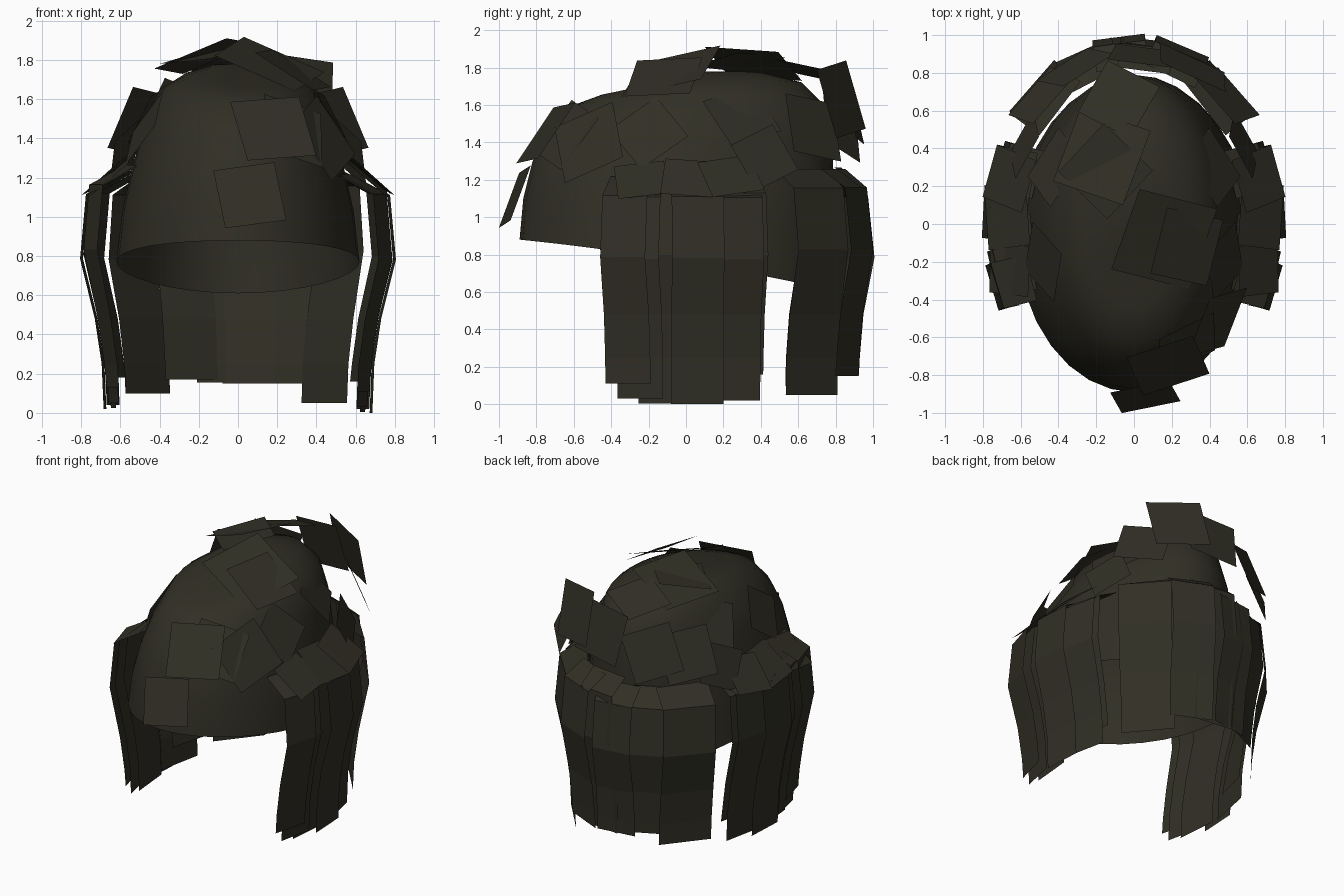
import bpy, math, random
from mathutils import Vector, Matrix

if "Cube" in bpy.data.objects:
    bpy.data.objects.remove(bpy.data.objects["Cube"])

random.seed(4)
hair = bpy.data.materials.new("dark_olive_hair")
hair.diffuse_color = (0.030, 0.028, 0.018, 1)
hair.use_nodes = True
hair.node_tree.nodes["Principled BSDF"].inputs["Base Color"].default_value = hair.diffuse_color


def make(name, verts, faces, smooth=False):
    me = bpy.data.meshes.new(name)
    me.from_pydata(verts, [], faces)
    me.materials.append(hair)
    me.polygons.foreach_set("use_smooth", [smooth] * len(faces))
    ob = bpy.data.objects.new(name, me)
    bpy.context.collection.objects.link(ob)
    return ob


# Scalp cap: open shell lofted through tilted oval rings
# front y, front z, back y, back z, half width, side z
RINGS = [(-.89, .88, .78, .61, .62, .77), (-.87, 1.10, .79, .92, .59, 1.03),
         (-.82, 1.30, .79, 1.20, .54, 1.25), (-.73, 1.47, .78, 1.42, .49, 1.43),
         (-.60, 1.60, .74, 1.60, .40, 1.65), (-.45, 1.655, .62, 1.72, .27, 1.73),
         (-.20, 1.70, .42, 1.77, .13, 1.77)]
N = 32
verts, faces = [], []
for fy, fz, by, bz, w, sz in RINGS:
    for i in range(N):
        a = 2 * math.pi * i / N
        c, s = math.cos(a), math.sin(a)
        z = sz + s * (bz - fz) / 2 + s * s * ((fz + bz) / 2 - sz)
        verts.append((w * c, (fy + by) / 2 + s * (by - fy) / 2, z))
for r in range(len(RINGS) - 1):
    for i in range(N):
        j = (i + 1) % N
        faces.append((r * N + i, r * N + j, r * N + N + j, r * N + N + i))
verts.append((0, .1, 1.78))
top = (len(RINGS) - 1) * N
faces += [(top + i, top + (i + 1) % N, len(verts) - 1) for i in range(N)]
make("scalp_cap", verts, faces, True)

# Hanging locks: flat ribbons that leave the cap, bulge out and fall
# half width, half depth, height
PATH = [(.58, .83, 1.23), (.77, .96, 1.13), (.80, .995, .80),
        (.725, .935, .48), (.69, .915, .25), (.68, .91, 0)]


def lock(name, angle, width, end, lift=0, push=0):
    c, s = math.cos(angle), math.sin(angle)
    vs = []
    for k, (a, b, z) in enumerate(PATH):
        a, b = a + push, b + push
        p = Vector((a * c, b * s, end if k == 5 else z + lift * (k < 3)))
        t = Vector((-a * s, b * c, 0)).normalized() * width / 2
        vs += [p - t, p + t]
    make(name, vs, [(2 * k, 2 * k + 1, 2 * k + 3, 2 * k + 2) for k in range(5)])


# y position, width, lower end of the side locks
SIDE = [(-.31, .25, .11), (-.25, .25, .03), (-.11, .30, .005),
        (.06, .28, 0), (.24, .33, .02), (.30, .26, .16)]
for side, label in ((1, "right"), (-1, "left")):
    for k, (y, w, end) in enumerate(SIDE):
        a = math.asin(y / .91)
        lock(f"{label}_lock_{k}", a if side > 0 else math.pi - a, w,
             end + (.02 if side < 0 else 0), random.uniform(-.03, .04),
             -.02 * (k % 3))

# x position, width, lower end of the back locks
BACK = [(-.46, .36, .10), (-.23, .32, .17), (-.07, .28, .155),
        (.06, .28, .15), (.22, .30, .15), (.45, .36, .05)]
for k, (x, w, end) in enumerate(BACK):
    lock(f"back_lock_{k}", math.acos(x / .68), w, end,
         random.uniform(-.03, .04), -.015 * (k % 2))


# Loose tufts: square cards lying around the crown, facing along a normal
def tuft(name, x, y, z, size, roll, normal=None):
    n = Vector(normal or (x / .40, y / .75, (z - .95) / .75)).normalized()
    t = Vector((0, 0, 1)).cross(n).normalized()
    t = Matrix.Rotation(math.radians(roll), 3, n) @ t
    u = n.cross(t)
    p = Vector((x, y, z))
    h = size / 2
    make(name, [p - t * h - u * h, p + t * h - u * h, p + t * h + u * h, p - t * h + u * h],
         [(0, 1, 2, 3)])


# Front and temple tufts
tuft("brow_tuft", .06, -.915, 1.11, .32, 8, (.15, -1, .4))
tuft("forehead_tuft", .18, -.75, 1.45, .37, 5, (.22, -.8, .6))
tuft("forehead_side_tuft", .28, -.64, 1.44, .34, -20, (.6, -.8, .6))
tuft("right_temple_tuft", .44, -.52, 1.40, .36, 25)

# Top tufts
tuft("top_front_tuft", .16, -.08, 1.78, .46, 28, (.35, -.35, 1))
tuft("top_right_tuft", .28, -.12, 1.75, .36, 5, (.6, -.2, 1))
tuft("top_left_tuft", -.17, .36, 1.82, .42, 10, (-.35, .2, 1))
tuft("top_back_tuft", -.08, .66, 1.78, .32, 35, (-.15, .3, 1))
tuft("top_middle_tuft", -.15, .28, 1.83, .36, 20, (-.2, -.1, 1))

# Mirrored tufts on the sides: x, y, z, size, roll
PAIRS = [(.48, -.20, 1.45, .31, 40), (.42, .30, 1.54, .32, 20), (.58, .42, 1.32, .28, 25)]
# Mirrored tufts draped over the tops of the side locks
SHELF = [(.66, -.24, 1.20, .27, 10), (.67, .02, 1.21, .29, -6), (.66, .24, 1.22, .29, 12)]
for side, label in ((1, "right"), (-1, "left")):
    for k, (x, y, z, size, roll) in enumerate(PAIRS):
        tuft(f"{label}_tuft_{k}", side * x, y, z, size, side * roll)
    for k, (x, y, z, size, roll) in enumerate(SHELF):
        tuft(f"{label}_shelf_tuft_{k}", side * x, y, z, size, side * roll,
             (side * .65, y * .3, .76))
    # Steep tufts standing off the back of the crown
    tuft(f"{label}_crown_tuft", side * .49, .68, 1.48, .34, side * -10, (side * .7, .7, .4))

tuft("right_back_tuft", .31, .83, 1.63, .38, 8, (.45, .9, .25))
tuft("left_back_tuft", -.31, .83, 1.50, .34, 20, (-.45, .9, .3))
tuft("middle_back_tuft", .06, .89, 1.58, .36, -6, (.1, 1, .25))
